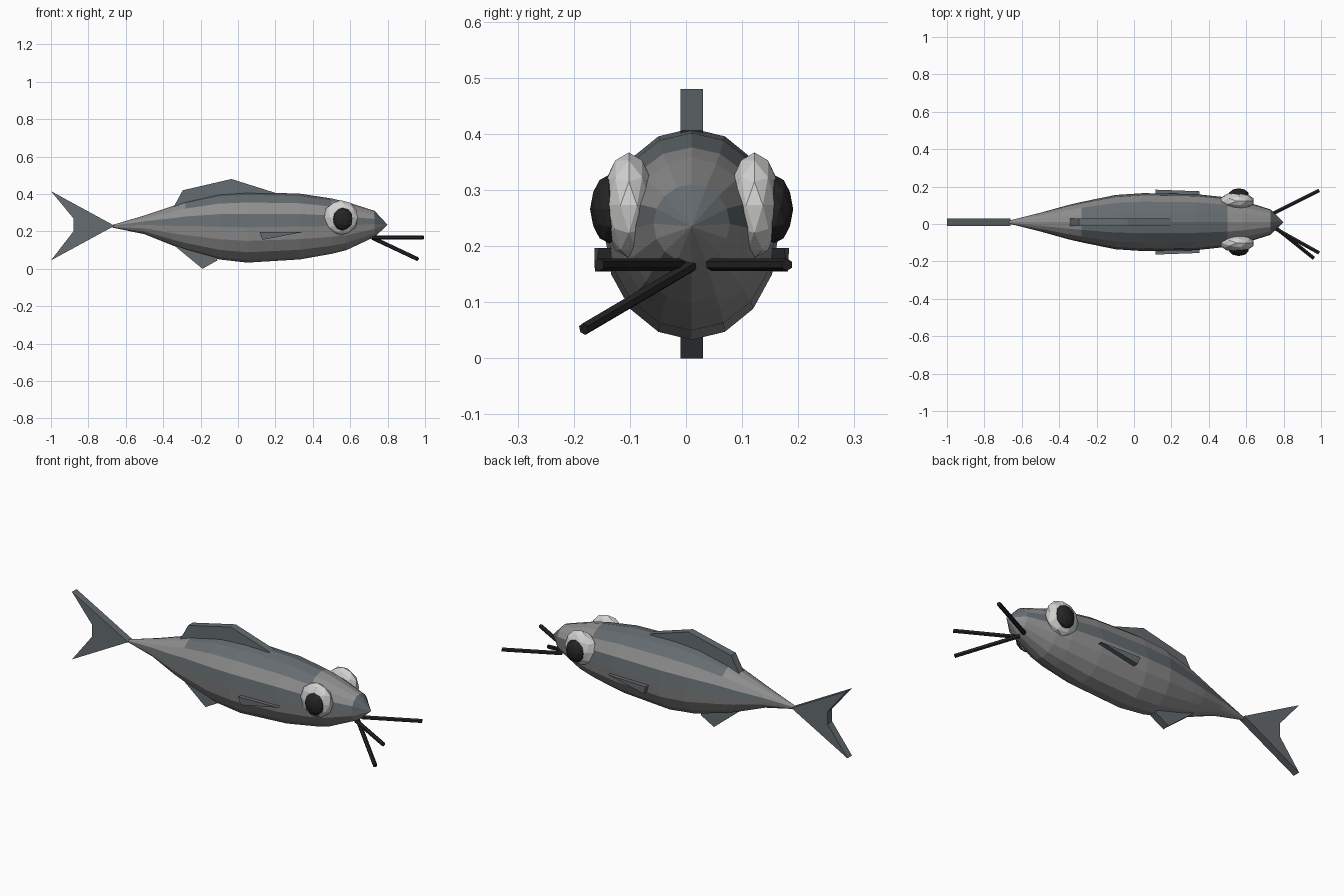
import bpy, bmesh, math
from mathutils import Vector

if "Cube" in bpy.data.objects:
    bpy.data.objects.remove(bpy.data.objects["Cube"], do_unlink=True)

MID = 0.01  # y of the body's mirror plane


def material(name, r, g, b):
    m = bpy.data.materials.new(name)
    m.use_nodes = True
    m.diffuse_color = (r, g, b, 1)
    m.node_tree.nodes["Principled BSDF"].inputs["Base Color"].default_value = (r, g, b, 1)
    return m


grey = material("scale grey", 0.27, 0.27, 0.27)
slate = material("fin slate", 0.13, 0.15, 0.16)
white = material("eye white", 0.65, 0.65, 0.64)
black = material("pupil black", 0.018, 0.018, 0.018)


def finish(name, bm, *mats):
    bmesh.ops.recalc_face_normals(bm, faces=bm.faces)
    mesh = bpy.data.meshes.new(name)
    bm.to_mesh(mesh)
    bm.free()
    for m in mats:
        mesh.materials.append(m)
    ob = bpy.data.objects.new(name, mesh)
    bpy.context.collection.objects.link(ob)
    return ob


def body():
    # stations: x, top, bottom, half width
    stations = [(-.67, .235, .22, .008), (-.5, .285, .185, .05), (-.35, .335, .125, .092),
                (-.28, .36, .10, .108), (-.1, .40, .05, .145), (.05, .41, .033, .155),
                (.33, .402, .05, .15), (.5, .376, .08, .132), (.58, .358, .10, .115),
                (.73, .31, .17, .068)]
    sides = 16
    bm = bmesh.new()
    rings = []
    for x, top, bottom, half in stations:
        ring = []
        for j in range(sides):
            a = 2 * math.pi * j / sides
            z = (top + bottom) / 2 + (top - bottom) / 2 * math.cos(a)
            ring.append(bm.verts.new((x, MID + half * math.sin(a), z)))
        rings.append(ring)
    snout = bm.verts.new((.80, MID, .235))

    def paint(face, j, back):
        step = min(j, sides - 1 - j)  # facets counted down from the ridge
        on_back = step < 2 and back
        face.material_index = 1 if on_back or step == 3 else 0

    for i in range(len(rings) - 1):
        a, b = rings[i], rings[i + 1]
        back = -.3 < stations[i][0] < .49
        for j in range(sides):
            k = (j + 1) % sides
            paint(bm.faces.new((a[j], a[k], b[k], b[j])), j, back)
    # snout cone and tail cap
    for j in range(sides):
        f = bm.faces.new((rings[-1][j], rings[-1][(j + 1) % sides], snout))
        f.material_index = 1 if min(j, sides - 1 - j) < 4 else 0
    bm.faces.new(rings[0])
    finish("body", bm, grey, slate)


def plate(name, outline, y0=MID - .02, y1=MID + .02):
    # flat fin from an x, z outline
    bm = bmesh.new()
    f = bm.faces.new([bm.verts.new((x, y0, z)) for x, z in outline])
    ext = bmesh.ops.extrude_face_region(bm, geom=[f])
    moved = [v for v in ext["geom"] if isinstance(v, bmesh.types.BMVert)]
    bmesh.ops.translate(bm, verts=moved, vec=(0, y1 - y0, 0))
    return finish(name, bm, slate)


def ball(name, centre, size, mat):
    bm = bmesh.new()
    bmesh.ops.create_icosphere(bm, subdivisions=2, radius=1)
    for v in bm.verts:
        v.co = Vector(centre) + Vector(p * s for p, s in zip(v.co, size))
    finish(name, bm, mat)


def barbel(name, start, end):
    start, end = Vector(start), Vector(end)
    bm = bmesh.new()
    bmesh.ops.create_cone(bm, segments=6, radius1=.011, radius2=.011,
                          depth=(end - start).length, cap_ends=True)
    turn = (end - start).to_track_quat('Z', 'Y')
    for v in bm.verts:
        v.co = turn @ v.co + (start + end) / 2
    finish(name, bm, black)


body()

# fins on the centre line
plate("dorsal_fin", [(-.35, .32), (-.295, .42), (-.035, .48), (.2, .406), (.1, .35)])
plate("tail_fin", [(-.66, .23), (-1, .415), (-.88, .27), (-.88, .2), (-1, .045)])
plate("belly_fin", [(-.36, .14), (-.19, 0), (-.11, .045), (-.15, .13)])

# paired fins and eyes
for side, label in ((1, "left"), (-1, "right")):
    fin = plate(label + "_side_fin", [(.115, .197), (.13, .155), (.35, .197)],
                MID + side * .12, MID + side * .165)
    for v in fin.data.vertices:  # trailing end flares outward
        v.co.y += side * max(0, .2 - v.co.x) * .1
    ball(label + "_eye", (.55, MID + side * .112, .273), (.094, .048, .094), white)
    ball(label + "_pupil", (.56, MID + side * .147, .266), (.054, .034, .061), black)

# whiskers under the snout
barbel("left_barbel", (.72, .045, .167), (.99, .18, .167))
barbel("right_barbel", (.72, -.005, .167), (.99, -.155, .167))
barbel("lower_barbel", (.72, .01, .165), (.96, -.182, .052))
